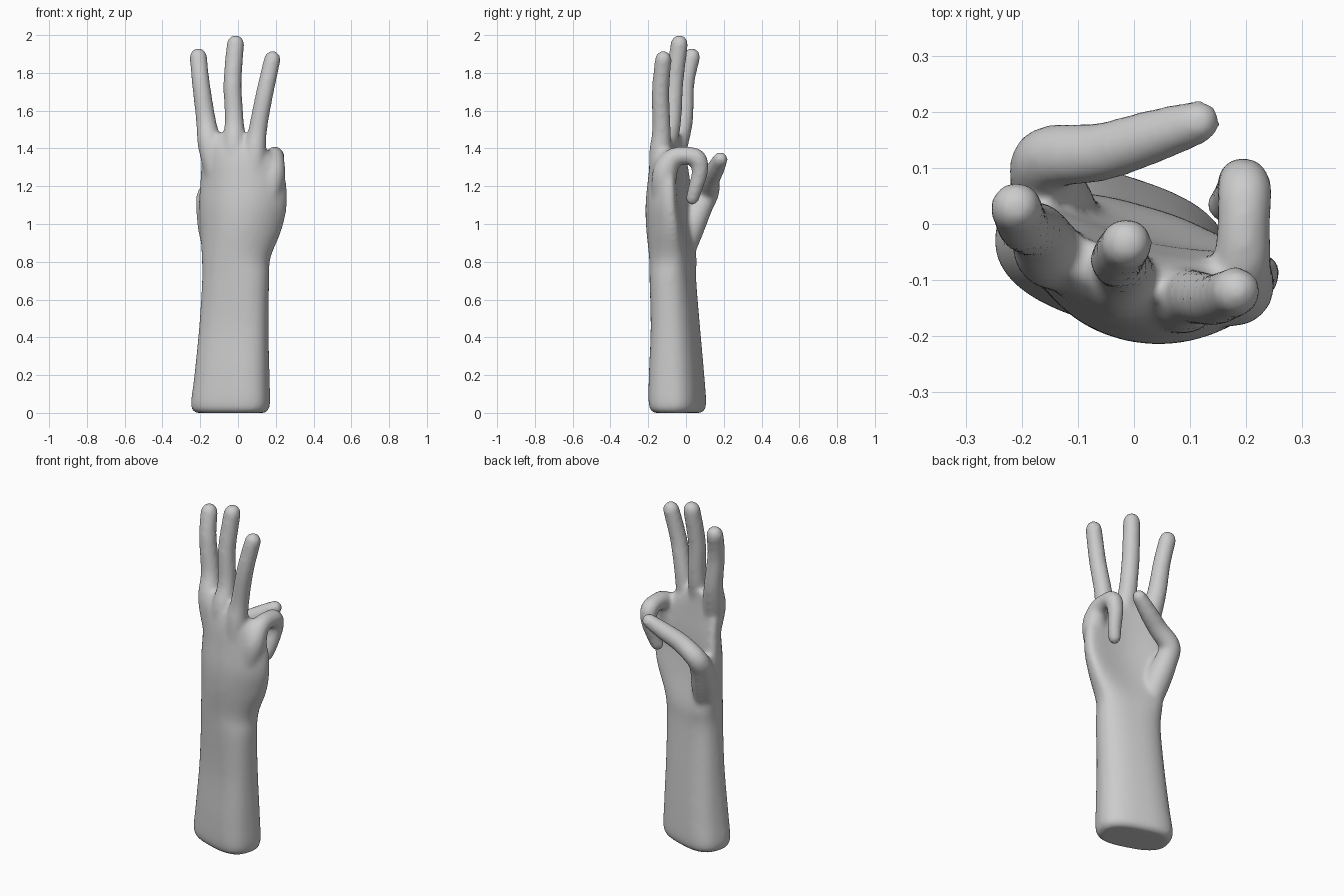
import bpy, bmesh, math
from mathutils import Vector

if "Cube" in bpy.data.objects:
    bpy.data.objects.remove(bpy.data.objects["Cube"])


def spline(keys, steps):
    """Catmull-Rom interpolation of equal-length tuples."""
    p = [keys[0]] + keys + [keys[-1]]
    out = []
    for i in range(1, len(p) - 2):
        for s in range(steps):
            t = s / steps
            out.append([0.5 * (2 * b + (c - a) * t + (2 * a - 5 * b + 4 * c - d) * t * t
                               + (3 * b - a - 3 * c + d) * t ** 3)
                        for a, b, c, d in zip(*p[i - 1:i + 3])])
    return out + [list(keys[-1])]


def skin(bm, loops):
    """Join equal-sized point loops into a closed tube."""
    rings = [[bm.verts.new(co) for co in loop] for loop in loops]
    n = len(rings[0])
    for r0, r1 in zip(rings, rings[1:]):
        for k in range(n):
            j = (k + 1) % n
            bm.faces.new((r0[k], r0[j], r1[j], r1[k]))
    bm.faces.new(rings[0][::-1])
    bm.faces.new(rings[-1])


def arm(bm, sections, sides=40):
    """Arched, tilted super-ellipses stacked along z."""
    loops = []
    for z, xc, yc, hw, hd, tilt, arch, n in sections:
        ca, sa = math.cos(math.radians(tilt)), math.sin(math.radians(tilt))
        loop = []
        for k in range(sides):
            a = 2 * math.pi * k / sides
            c, s = math.cos(a), math.sin(a)
            u = math.copysign(abs(c) ** (2 / n), c)
            v = math.copysign(abs(s) ** (2 / n), s)
            x, y = hw * u, hd * v + arch * u * u
            loop.append((xc + x * ca - y * sa, yc + x * sa + y * ca, z))
        loops.append(loop)
    skin(bm, loops)


def digit(bm, keys, sides=18):
    """Tapering tube along a path, with a rounded tip."""
    pts = [(Vector(p[:3]), p[3] + 0.002) for p in spline(keys, 6)]
    stations = []
    for i, (co, r) in enumerate(pts):
        t = (pts[min(i + 1, len(pts) - 1)][0] - pts[max(i - 1, 0)][0]).normalized()
        stations.append((co, r, t))
    co, r, t = stations[-1]
    for deg in (25, 50, 70, 83):
        a = math.radians(deg)
        stations.append((co + t * r * math.sin(a), r * math.cos(a), t))
    ref, loops = Vector((1, 0, 0)), []
    for co, r, t in stations:
        ref = (ref - t * ref.dot(t)).normalized()
        side = t.cross(ref)
        loops.append([co + r * (ref * math.cos(2 * math.pi * k / sides)
                                + side * math.sin(2 * math.pi * k / sides))
                      for k in range(sides)])
    skin(bm, loops)


bm = bmesh.new()

# forearm, wrist and palm: z, x, y, half width, half depth, tilt, arch, squareness
arm(bm, spline([
    (0.00, -0.04, -0.045, 0.185, 0.108, -18, 0.00, 2.7),
    (0.04, -0.04, -0.045, 0.210, 0.132, -18, 0.00, 2.7),
    (0.20, -0.032, -0.050, 0.200, 0.130, -18, 0.00, 2.6),
    (0.45, -0.022, -0.056, 0.186, 0.117, -17, 0.00, 2.5),
    (0.70, -0.015, -0.072, 0.180, 0.112, -16, 0.01, 2.4),
    (0.82, -0.017, -0.078, 0.184, 0.112, -15, 0.03, 2.4),
    (0.97, 0.00, -0.105, 0.220, 0.102, -13, 0.07, 2.3),
    (1.10, 0.008, -0.118, 0.238, 0.092, -13, 0.08, 2.3),
    (1.23, 0.013, -0.116, 0.230, 0.082, -12, 0.07, 2.3),
    (1.34, 0.00, -0.112, 0.210, 0.070, -13, 0.05, 2.3),
    (1.42, -0.04, -0.095, 0.155, 0.056, -16, 0.02, 2.2),
    (1.48, -0.07, -0.068, 0.090, 0.035, -18, 0.00, 2.0),
], 5))

# three raised fingers
digit(bm, [(-0.11, -0.08, 1.15, .03), (-0.148, -0.055, 1.40, .060), (-0.170, -0.015, 1.55, .051),
           (-0.197, -0.002, 1.75, .046), (-0.21, 0.03, 1.885, .045)])
digit(bm, [(-0.02, -0.12, 1.12, .05), (-0.02, -0.108, 1.40, .061), (-0.020, -0.075, 1.55, .049),
           (-0.029, -0.062, 1.75, .047), (-0.013, -0.035, 1.955, .045)])
digit(bm, [(0.09, -0.135, 1.10, .05), (0.088, -0.137, 1.35, .058), (0.105, -0.13, 1.50, .048),
           (0.143, -0.135, 1.70, .045), (0.182, -0.12, 1.873, .043)])

# curled finger
digit(bm, [(0.14, -0.13, 1.00, .03), (0.181, -0.117, 1.24, .064), (0.192, -0.075, 1.343, .052),
           (0.195, 0.0, 1.362, .046), (0.197, 0.06, 1.345, .048), (0.192, 0.074, 1.28, .042),
           (0.179, 0.05, 1.19, .037), (0.165, 0.034, 1.135, .034)])

# thumb folded across the palm
digit(bm, [(-0.10, -0.05, 0.72, .04), (-0.135, 0.015, 0.95, .070), (-0.158, 0.078, 1.09, .062),
           (-0.152, 0.118, 1.165, .056), (-0.06, 0.128, 1.235, .051), (0.03, 0.155, 1.29, .047),
           (0.115, 0.182, 1.343, .038)])

mesh = bpy.data.meshes.new("hand")
bm.to_mesh(mesh)
bm.free()
hand = bpy.data.objects.new("hand", mesh)
bpy.context.collection.objects.link(hand)

# fuse everything into one smooth skin
remesh = hand.modifiers.new("fuse", 'REMESH')
remesh.mode = 'VOXEL'
remesh.voxel_size = 0.011
remesh.use_smooth_shade = True
soften = hand.modifiers.new("soften", 'SMOOTH')
soften.factor = 0.5
soften.iterations = 14
